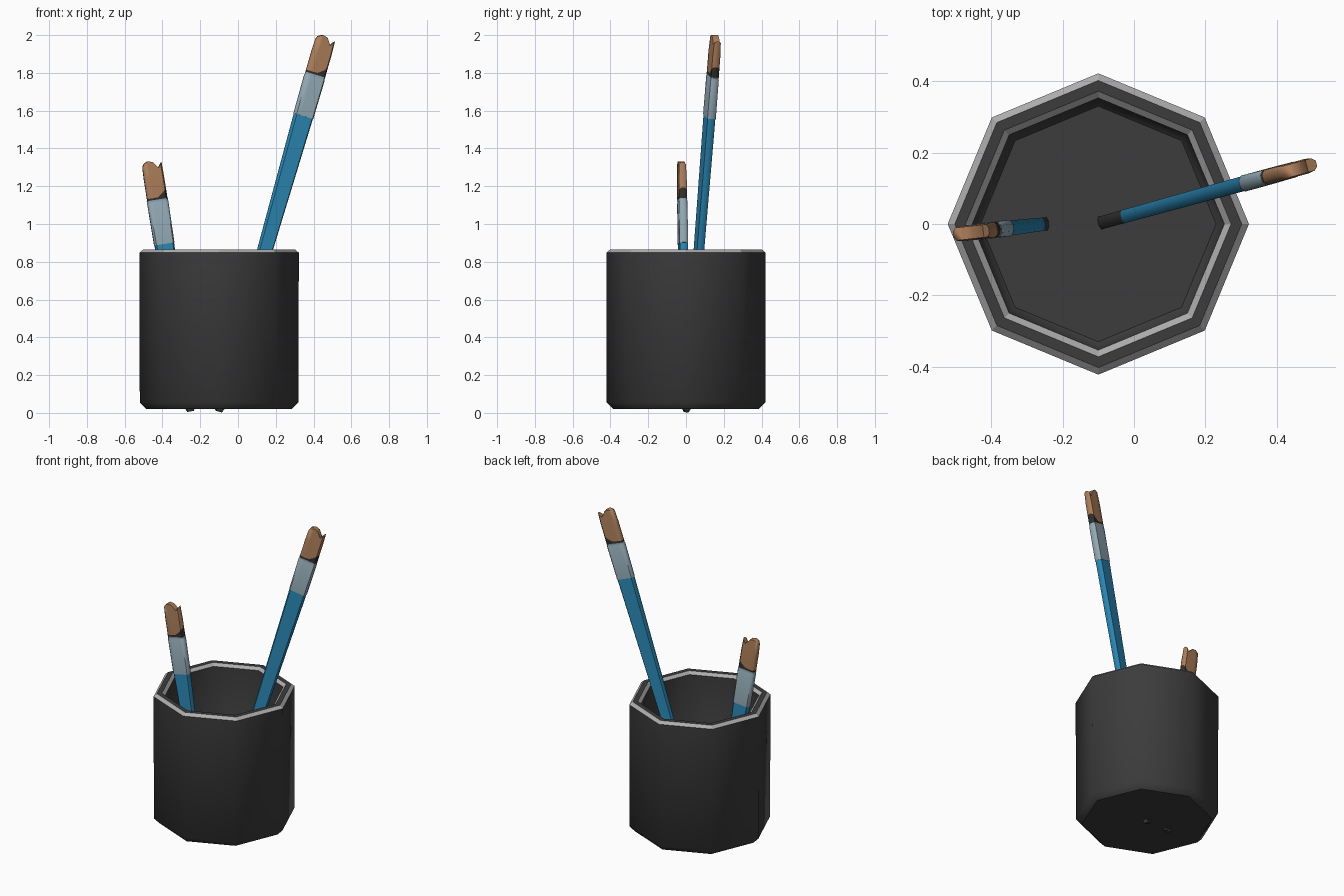
import bpy, bmesh, math
from mathutils import Vector

cube = bpy.data.objects.get("Cube")
if cube:
    bpy.data.objects.remove(cube, do_unlink=True)


def material(name, r, g, b):
    m = bpy.data.materials.new(name)
    m.use_nodes = True
    m.diffuse_color = (r, g, b, 1)
    bsdf = next(n for n in m.node_tree.nodes if n.type == 'BSDF_PRINCIPLED')
    bsdf.inputs["Base Color"].default_value = (r, g, b, 1)
    return m


charcoal = material("charcoal", 0.045, 0.045, 0.045)
rim_grey = material("rim grey", 0.42, 0.42, 0.42)
blue = material("handle blue", 0.025, 0.25, 0.47)
metal = material("ferrule grey blue", 0.29, 0.40, 0.46)
tan = material("bristle tan", 0.42, 0.21, 0.105)
dark_hair = material("dark bristle", 0.03, 0.028, 0.025)


def finish(bm, name, mats):
    bmesh.ops.recalc_face_normals(bm, faces=bm.faces)
    mesh = bpy.data.meshes.new(name)
    bm.to_mesh(mesh)
    bm.free()
    for m in mats:
        mesh.materials.append(m)
    obj = bpy.data.objects.new(name, mesh)
    bpy.context.scene.collection.objects.link(obj)
    return obj


def bridge(bm, a, b, mat=0, smooth=True):
    n = len(a)
    for i in range(n):
        j = (i + 1) % n
        f = bm.faces.new((a[i], a[j], b[j], b[i]))
        f.material_index = mat
        f.smooth = smooth


# Octagonal cup: radius, height, then material and smoothing of the band above
CUP_X, SIDES = -0.1, 8
profile = [
    (0.385, 0.02, 0, True),    # bottom chamfer
    (0.42, 0.055, 0, True),    # outer wall
    (0.422, 0.848, 1, False),  # outer rim chamfer
    (0.402, 0.865, 0, False),  # flat rim
    (0.372, 0.865, 1, False),  # inner rim chamfer
    (0.353, 0.848, 0, True),   # inner wall
    (0.35, 0.13, 0, True),     # floor fillet
    (0.33, 0.11, 0, False),
]
bm = bmesh.new()
rings = []
for r, z, _, _ in profile:
    angles = [2 * math.pi * i / SIDES for i in range(SIDES)]
    rings.append([bm.verts.new((CUP_X + r * math.cos(a), r * math.sin(a), z))
                  for a in angles])
for k in range(len(rings) - 1):
    bridge(bm, rings[k], rings[k + 1], profile[k][2], profile[k][3])
bm.faces.new(rings[0])
bm.faces.new(rings[-1])
finish(bm, "cup", [charcoal, rim_grey])

# Brush cross-section: rounded flat bar, mirrored across its thickness
HALF = [(-1, 0.45), (-0.82, 1), (-0.4, 1), (0.1, 1), (0.6, 1), (0.85, 1), (1, 0.45)]
SECTION = HALF + [(u, -v) for u, v in reversed(HALF)]
TIP = {-1: 0, -0.82: 0.018, -0.4: 0.03, 0.1: 0.022, 0.6: -0.012, 0.85: 0.006, 1: 0.015}


def jag(u):
    """Ragged edge of the dark hair at the base, higher on the left side."""
    return 0.01 + 0.045 * max(0, u) ** 1.5


def tip(u):
    return TIP[u]


class Brush:
    def __init__(self, name, base, slope):
        self.name = name
        self.base = Vector((base, 0, 0))
        self.axis = Vector((slope[0], slope[1], 1))
        d = self.axis.normalized()
        flat = Vector((abs(slope[0]), slope[1] * math.copysign(1, slope[0]), 0))
        self.wide = (flat - d * flat.dot(d)).normalized()
        self.thin = d.cross(self.wide)

    def loft(self, part, stations, mats):
        """Stations: axis height, half width, half thickness, material, end shape."""
        bm = bmesh.new()
        rings = []
        for z, w, t, _, shape in stations:
            rings.append([bm.verts.new(
                self.base + self.axis * (z + (shape(u) if shape else 0))
                + self.wide * (u * w) + self.thin * (v * t)) for u, v in SECTION])
        for k in range(len(rings) - 1):
            bridge(bm, rings[k], rings[k + 1], stations[k][3])
        # Caps run as strips across the thickness, so the tip may be wavy
        n = len(SECTION)
        for ring, mat in ((rings[0], stations[0][3]), (rings[-1], stations[-1][3])):
            for i in range(n // 2 - 1):
                f = bm.faces.new((ring[i], ring[i + 1], ring[n - 2 - i], ring[n - 1 - i]))
                f.material_index = mat
        obj = finish(bm, self.name + "_" + part, mats)
        bpy.ops.object.select_all(action='DESELECT')
        obj.select_set(True)
        bpy.context.view_layer.objects.active = obj
        bpy.ops.object.shade_smooth_by_angle(angle=math.radians(50))


def build_brush(name, base, slope, dipped, ferrule, hair, top):
    b = Brush(name, base, slope)
    w0, w1, t0, t1 = 0.025, 0.052, 0.018, 0.021
    k = dipped / ferrule
    wd, td = w0 + (w1 - w0) * k, t0 + (t1 - t0) * k
    # Handle with a dark dipped end
    b.loft("handle", [
        (0.008, w0 * 0.7, t0 * 0.6, 0, None),
        (0.025, w0, t0, 0, None),
        (dipped, wd, td, 1, None),
        (ferrule, w1, t1, 1, None)], [charcoal, blue])
    # Metal ferrule with a small crimp below its lip
    b.loft("ferrule", [
        (ferrule, w1 + 0.002, t1 + 0.002, 0, None),
        (hair - 0.015, w1 + 0.004, t1 + 0.001, 0, None),
        (hair - 0.01, w1 + 0.002, t1 - 0.001, 0, None),
        (hair, w1 + 0.004, t1 + 0.001, 0, None)], [metal])
    # Bristles: dark ragged base, wavy worn tip
    b.loft("bristles", [
        (hair - 0.005, w1 + 0.002, t1, 0, None),
        (hair, w1 + 0.002, t1, 1, jag),
        (top - 0.06, w1 + 0.002, t1, 1, None),
        (top, w1, t1 * 0.85, 1, tip)], [dark_hair, tan])


build_brush("tall_brush", -0.105, (0.287, 0.079), 0.34, 1.57, 1.79, 1.965)
build_brush("short_brush", -0.25, (-0.157, -0.018), 0.2, 0.895, 1.13, 1.305)
